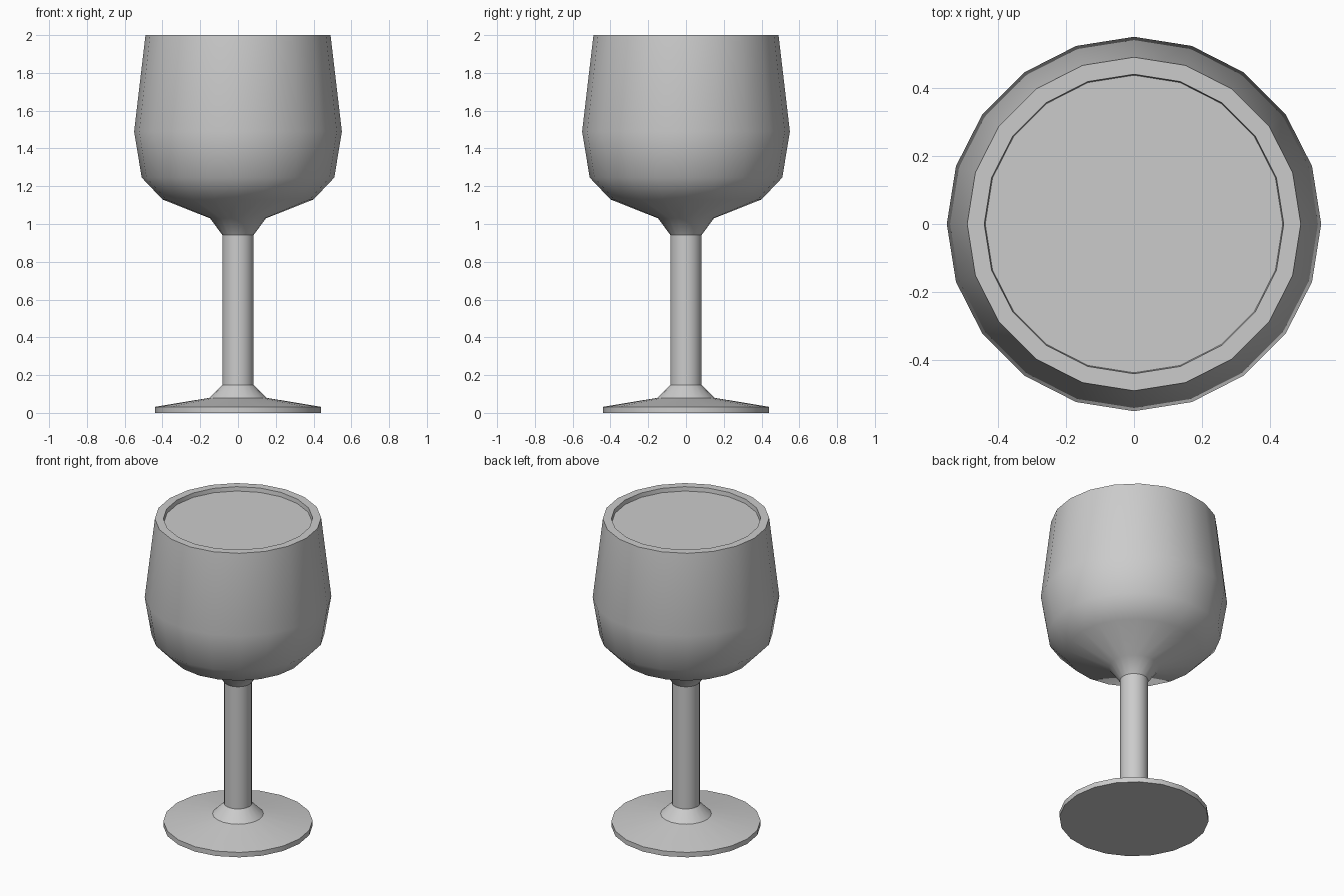
import bpy, bmesh, math

if "Cube" in bpy.data.objects:
    bpy.data.objects.remove(bpy.data.objects["Cube"])

SIDES = 20


def lathe(name, profile):
    """Revolve (radius, z) points around z, capping open ends with flat polygons."""
    bm = bmesh.new()
    rings = []
    for r, z in profile:
        rings.append([bm.verts.new((r * math.cos(2 * math.pi * i / SIDES),
                                    r * math.sin(2 * math.pi * i / SIDES), z))
                      for i in range(SIDES)])
    for a, b in zip(rings, rings[1:]):
        for i in range(SIDES):
            j = (i + 1) % SIDES
            bm.faces.new((a[i], a[j], b[j], b[i]))
    bm.faces.new(rings[0][::-1])
    bm.faces.new(rings[-1])
    bmesh.ops.recalc_face_normals(bm, faces=bm.faces[:])
    mesh = bpy.data.meshes.new(name)
    bm.to_mesh(mesh)
    bm.free()
    obj = bpy.data.objects.new(name, mesh)
    bpy.context.collection.objects.link(obj)
    bpy.ops.object.select_all(action='DESELECT')
    obj.select_set(True)
    bpy.context.view_layer.objects.active = obj
    bpy.ops.object.shade_smooth_by_angle(angle=math.radians(35))
    return obj


# Goblet: foot, stem, bowl, rim and the shallow recessed drink surface
lathe("goblet", [
    (0.44, 0.0), (0.44, 0.032), (0.15, 0.08),       # foot
    (0.083, 0.148), (0.083, 0.942),                 # stem
    (0.148, 1.03), (0.40, 1.13), (0.51, 1.246),     # lower bowl
    (0.55, 1.49), (0.49, 2.0),                      # upper bowl
    (0.44, 2.0), (0.437, 1.973),                    # rim and inner lip
])
